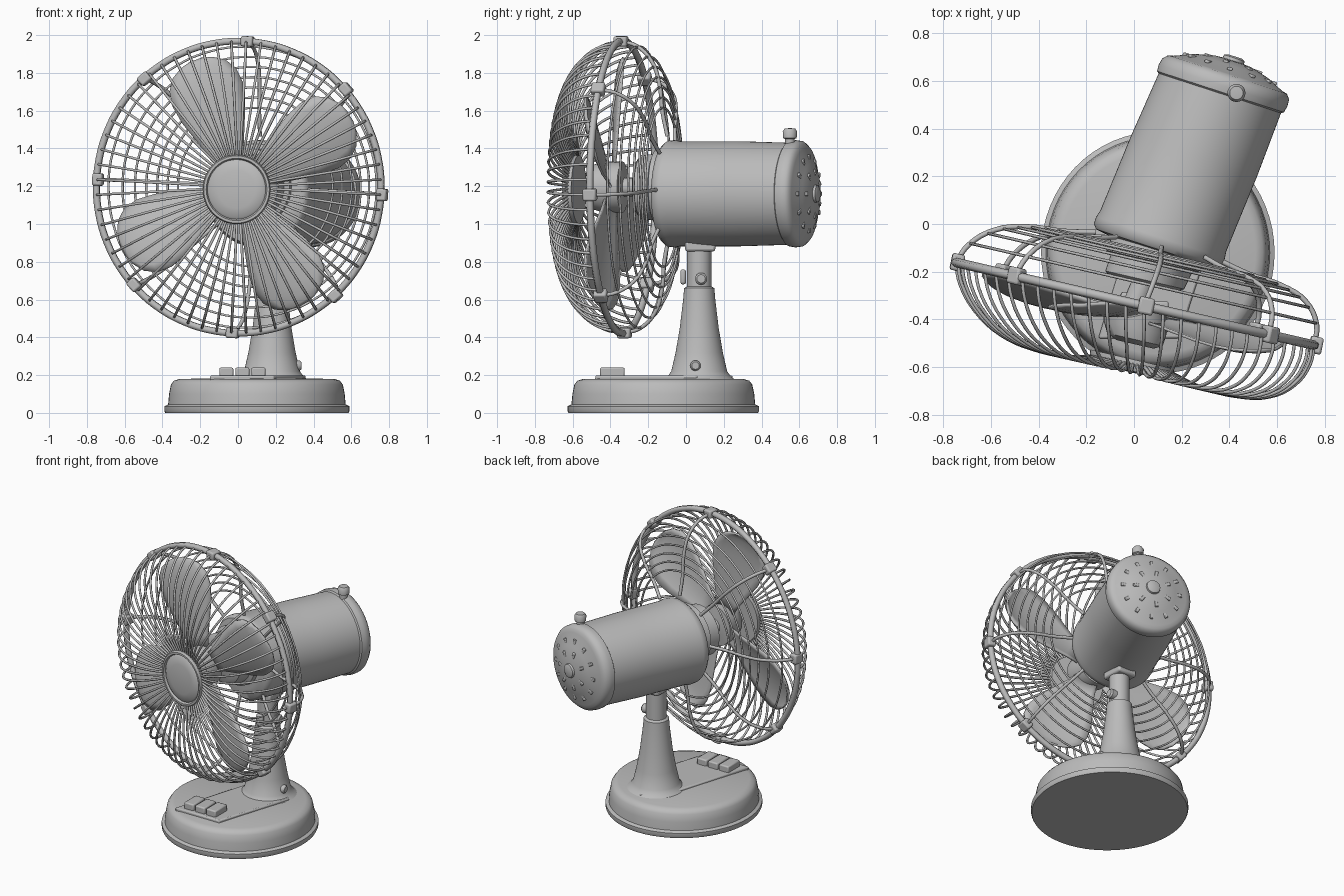
import bpy, bmesh
from math import sin, cos, pi, radians, tan
from mathutils import Matrix, Vector

cube = bpy.data.objects.get("Cube")
if cube:
    bpy.data.objects.remove(cube, do_unlink=True)

grey = bpy.data.materials.new("warm_grey")
grey.use_nodes = True
TONE = (0.5, 0.5, 0.5, 1)
grey.diffuse_color = TONE
grey.node_tree.nodes["Principled BSDF"].inputs["Base Color"].default_value = TONE


# Placement frames: each turns local coordinates into world coordinates
def guard_frame(x, y, z):
    """Turned head frame; negative y is forward, the rear leans aside."""
    lean = 0.41 if y > 0 else 0
    a = radians(13)
    return Vector((0.004 + x * cos(a) + lean * y, -0.335 - x * sin(a) + y, 1.195 + z))


def motor_frame(x, y, z):
    a = radians(18)
    return Vector((0.1 + x * cos(a) + 0.38 * y, -0.085 - x * sin(a) + 0.925 * y, 1.16 + z))


def world(x, y, z):
    return Vector((x, y, z))


def upright(cx, cy, depth=1.0):
    return lambda x, y, z: Vector((cx + x, cy - z * depth, y))


# Building helpers
def finish(name, bm, frame=world, bevel=0.0):
    for v in bm.verts:
        v.co = frame(*v.co)
    bmesh.ops.remove_doubles(bm, verts=bm.verts, dist=1e-5)
    bmesh.ops.recalc_face_normals(bm, faces=bm.faces)
    me = bpy.data.meshes.new(name)
    bm.to_mesh(me)
    bm.free()
    me.materials.append(grey)
    me.shade_smooth()
    me.set_sharp_from_angle(angle=radians(40))
    ob = bpy.data.objects.new(name, me)
    bpy.context.collection.objects.link(ob)
    if bevel:
        mod = ob.modifiers.new("soft_edges", "BEVEL")
        mod.width, mod.segments = bevel, 2
    return ob


def lathe(name, profile, frame, steps=48):
    """Spin (radius, y) points about the local y axis."""
    bm = bmesh.new()
    rows = [[bm.verts.new((r * cos(2 * pi * i / steps), y, r * sin(2 * pi * i / steps)))
             for i in range(steps)] for r, y in profile]
    for a, b in zip(rows, rows[1:]):
        for i in range(steps):
            j = (i + 1) % steps
            bm.faces.new((a[i], a[j], b[j], b[i]))
    return finish(name, bm, frame)


def boxes(name, items, frame, bevel=0.008):
    """Boxes given as (centre, size, turn about local y)."""
    bm = bmesh.new()
    for centre, size, turn in items:
        m = (Matrix.Translation(centre) @ Matrix.Rotation(-turn, 4, "Y")
             @ Matrix.Diagonal((*size, 1)))
        bmesh.ops.create_cube(bm, size=1, matrix=m)
    return finish(name, bm, frame, bevel)


def wires(name, paths, frame, thick, closed=False):
    cu = bpy.data.curves.new(name, "CURVE")
    cu.dimensions = "3D"
    cu.bevel_depth, cu.bevel_resolution, cu.resolution_u = thick, 1, 4
    cu.use_fill_caps = True
    for path in paths:
        sp = cu.splines.new("BEZIER")
        sp.bezier_points.add(len(path) - 1)
        for p, co in zip(sp.bezier_points, path):
            p.co = frame(*co)
            p.handle_left_type = p.handle_right_type = "AUTO"
        sp.use_cyclic_u = closed
    cu.materials.append(grey)
    ob = bpy.data.objects.new(name, cu)
    bpy.context.collection.objects.link(ob)


def spoke(profile, a):
    return [(r * cos(a), y, r * sin(a)) for r, y in profile]


def circle(r, y, n=24):
    return [(r * cos(2 * pi * i / n), y, r * sin(2 * pi * i / n)) for i in range(n)]


# Base and column
lathe("base", [(0, 0), (0.485, 0), (0.49, 0.01), (0.49, 0.035), (0.47, 0.045),
               (0.465, 0.1), (0.455, 0.15), (0.44, 0.17), (0.41, 0.18), (0, 0.185)],
      upright(0.1, -0.12, 1.035), 64)
lathe("column", [(0.2, 0.17), (0.17, 0.19), (0.148, 0.22), (0.125, 0.32), (0.103, 0.45),
                 (0.085, 0.6), (0.08, 0.66), (0.064, 0.67), (0.064, 0.9), (0, 0.9)],
      upright(0.18, 0.07))

# Control pad fanning out from the column, with three keys
bm = bmesh.new()
pad = [bm.verts.new((x, y, 0.17)) for x, y in
       ((-0.15, -0.48), (0.19, -0.48), (0.36, 0.05), (0.18, 0.25), (0.02, 0.08))]
top = bmesh.ops.extrude_face_region(bm, geom=[bm.faces.new(pad)])
for v in top["geom"]:
    if isinstance(v, bmesh.types.BMVert):
        v.co.z = 0.198
finish("control_pad", bm, bevel=0.008)
boxes("keys", [((-0.062 + 0.085 * i, -0.39, 0.215), (0.074, 0.13, 0.05), 0) for i in range(3)],
      world)

# Screws and tilt bracket
boxes("neck_bracket", [((0.18, 0.075, 0.88), (0.14, 0.16, 0.05), 0),
                       ((0.18, -0.015, 0.72), (0.05, 0.03, 0.08), 0)], world, 0.012)
for name, x, y, z, r in (("column_screw", 0.29, 0.05, 0.25, 0.028),
                         ("neck_screw", 0.23, 0.08, 0.71, 0.032)):
    lathe(name, [(0, 0), (r, 0), (r, 0.035), (r * 0.7, 0.045), (0, 0.045)],
          lambda u, v, w, x=x, y=y, z=z: Vector((x + v, y + u, z + w)), 16)

# Motor housing and rear details
lathe("motor_housing", [(0, -0.03), (0.2, -0.03), (0.265, -0.02), (0.282, 0.0), (0.284, 0.03),
                        (0.278, 0.06), (0.278, 0.4), (0.27, 0.685), (0.28, 0.692),
                        (0.284, 0.72), (0.28, 0.75), (0.262, 0.77), (0.24, 0.775),
                        (0.16, 0.81), (0.08, 0.83), (0, 0.835)], motor_frame, 64)
lathe("rear_knob", [(0.05, 0.82), (0.045, 0.845), (0.03, 0.852), (0, 0.852)], motor_frame, 20)
vents = []
for r, y, n in ((0.11, 0.82, 7), (0.185, 0.796, 12)):
    for i in range(n):
        a = 2 * pi * i / n
        vents.append(((r * cos(a), y, r * sin(a)), (0.045, 0.014, 0.022), a))
boxes("rear_vents", vents, motor_frame, 0.004)
lathe("top_knob", [(0, 1.4), (0.025, 1.4), (0.025, 1.45), (0.036, 1.455), (0.038, 1.49),
                   (0.028, 1.505), (0, 1.508)], upright(0.43, 0.55), 20)

# Gearbox, shaft and blade hub
lathe("gearbox", [(0, 0.08), (0.14, 0.08), (0.17, 0.1), (0.175, 0.17), (0.2, 0.18),
                  (0.2, 0.26), (0, 0.26)], guard_frame)
lathe("shaft_and_hub", [(0, -0.17), (0.08, -0.17), (0.12, -0.15), (0.135, -0.1), (0.135, 0.0),
                        (0.05, 0.01), (0.05, 0.1), (0, 0.1)], guard_frame, 40)

# Four cambered blades
STATIONS = ((0.11, 0.07), (0.2, 0.095), (0.3, 0.135), (0.42, 0.18), (0.52, 0.2),
            (0.6, 0.19), (0.66, 0.15), (0.695, 0.09), (0.71, 0.03))
bm = bmesh.new()
COLS = 8
for degrees in (32, 109, 208, 300):
    th = radians(degrees)
    rows = []
    for r, w in STATIONS:
        row = []
        for c in range(COLS + 1):
            f = 2 * c / COLS - 1
            s = f * w
            y = -0.05 - s * tan(radians(14)) - 0.03 * (1 - f * f) * w / 0.2
            row.append(bm.verts.new((r * cos(th) - s * sin(th), y, r * sin(th) + s * cos(th))))
        rows.append(row)
    for a, b in zip(rows, rows[1:]):
        for c in range(COLS):
            bm.faces.new((a[c], a[c + 1], b[c + 1], b[c]))
blades = finish("blades", bm, guard_frame)
solid = blades.modifiers.new("thickness", "SOLIDIFY")
solid.thickness, solid.offset = 0.012, 0

# Front guard: domed spokes, centre cap and main ring
RING = 0.773
FRONT = ((0.16, -0.255), (0.28, -0.285), (0.44, -0.29), (0.58, -0.26), (0.69, -0.185),
         (0.755, -0.085), (RING, 0))
wires("front_spokes", [spoke(FRONT, 2 * pi * (i + 0.5) / 60) for i in range(60)],
      guard_frame, 0.0075)
lathe("centre_cap", [(0, -0.292), (0.1, -0.288), (0.148, -0.278), (0.158, -0.27),
                     (0.165, -0.285), (0.178, -0.285), (0.184, -0.27), (0.18, -0.235),
                     (0, -0.235)],
      lambda x, y, z: guard_frame(x - 0.012, y, z - 0.012))
wires("guard_ring", [circle(RING, 0, 32)], guard_frame, 0.02, True)

# Rear guard: concentric rings on curved struts
REAR = ((RING, 0.0), (0.75, 0.08), (0.67, 0.16), (0.55, 0.2), (0.4, 0.215), (0.27, 0.24))


def rear_depth(r):
    for (r1, y1), (r2, y2) in zip(REAR, REAR[1:]):
        if r2 <= r <= r1:
            return y1 + (y2 - y1) * (r1 - r) / (r1 - r2)
    return REAR[-1][1]


RADII = [0.42 + 0.054 * i for i in range(7)]
wires("rear_rings", [circle(r, rear_depth(r)) for r in RADII], guard_frame, 0.0065, True)
CLIPS = [radians(-3 + 45 * i) for i in range(8)]
wires("rear_struts", [spoke(REAR, a) for a in CLIPS], guard_frame, 0.011)

# Clips around the ring
boxes("ring_clips", [((RING * cos(a), 0, RING * sin(a)), (0.054, 0.07, 0.065), a)
                     for a in CLIPS], guard_frame, 0.01)
